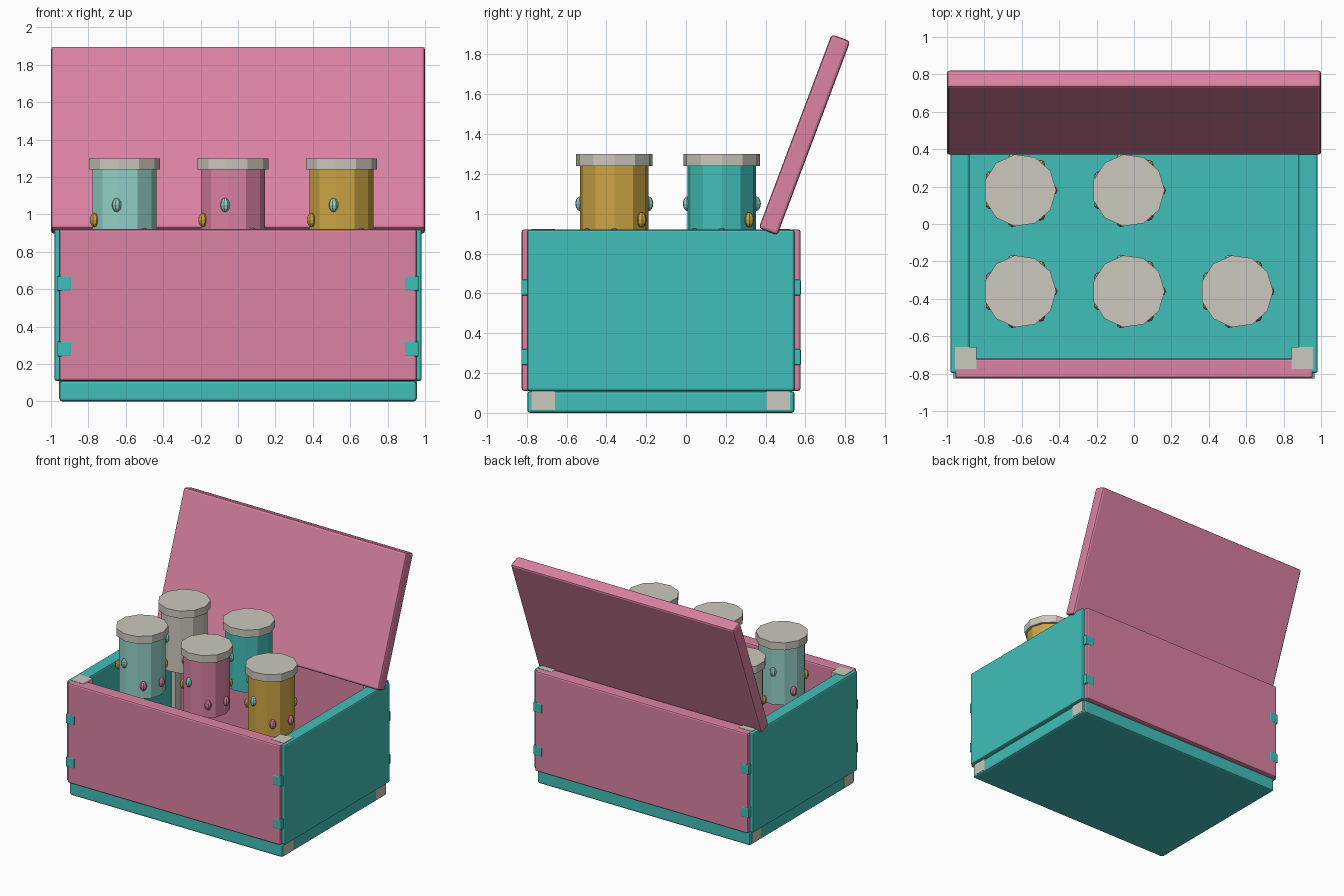
import bpy, bmesh, math
from mathutils import Matrix, Vector

cube = bpy.data.objects.get("Cube")
if cube:
    bpy.data.objects.remove(cube, do_unlink=True)


def material(name, rgb):
    lin = [((c / 255 + 0.055) / 1.055) ** 2.4 for c in rgb] + [1.0]
    mat = bpy.data.materials.new(name)
    mat.use_nodes = True
    mat.diffuse_color = lin
    mat.node_tree.nodes["Principled BSDF"].inputs["Base Color"].default_value = lin
    return mat


PINK = material("pink", (219, 130, 163))
TEAL = material("teal", (65, 191, 185))
AQUA = material("pale aqua", (148, 210, 201))
GOLD = material("gold", (205, 166, 68))
STONE = material("stone grey", (204, 200, 189))


def finish(bm, name, mat):
    mesh = bpy.data.meshes.new(name)
    bm.to_mesh(mesh)
    bm.free()
    mesh.materials.append(mat)
    obj = bpy.data.objects.new(name, mesh)
    bpy.context.collection.objects.link(obj)
    return obj


def box(name, low, high, mat, bevel=0.0):
    """Box spanning two corners, origin at its centre."""
    low, high = Vector(low), Vector(high)
    bm = bmesh.new()
    bmesh.ops.create_cube(bm, size=1)
    bmesh.ops.scale(bm, vec=high - low, verts=bm.verts)
    obj = finish(bm, name, mat)
    obj.location = (low + high) / 2
    if bevel:
        mod = obj.modifiers.new("soft_edges", "BEVEL")
        mod.width = bevel
        mod.segments = 2
    return obj


def drum(name, centre, radius, bottom, top, mat):
    """Faceted upright cylinder with a corner towards +x."""
    bm = bmesh.new()
    bmesh.ops.create_cone(bm, cap_ends=True, segments=11, radius1=radius,
                          radius2=radius, depth=top - bottom,
                          matrix=Matrix.Rotation(-math.pi / 2, 4, "Z"))
    obj = finish(bm, name, mat)
    obj.location = (*centre, (bottom + top) / 2)


# Box body
FRONT, BACK, RIM, FLOOR = -0.797, 0.545, 0.92, 0.11
box("base", (-0.955, FRONT, 0), (0.955, BACK, FLOOR), TEAL, 0.015)
box("front_panel", (-0.955, -0.825, FLOOR), (0.955, -0.72, RIM + 0.001), PINK, 0.012)
box("back_panel", (-0.955, 0.47, FLOOR), (0.955, 0.575, RIM + 0.001), PINK, 0.012)

# Side panels, corner posts and joint tabs
for side, sx in (("right", -1), ("left", 1)):
    def slab(name, x0, x1, y0, y1, z0, z1, mat, bevel=0.0):
        xs = sorted((sx * x0, sx * x1))
        box(f"{side}_{name}", (xs[0], y0, z0), (xs[1], y1, z1), mat, bevel)

    slab("side_panel", 0.88, 0.982, FRONT, BACK, FLOOR, RIM, TEAL, 0.012)
    for end, post_y, tab_y in (("front", -0.775, -0.827), ("back", 0.404, 0.5)):
        slab(f"{end}_post", 0.842, 0.957, post_y, post_y + 0.118, 0.015, RIM + 0.003, STONE)
        for level, z in (("lower", 0.24), ("upper", 0.59)):
            slab(f"{end}_{level}_tab", 0.89, 0.966, tab_y, tab_y + 0.077, z, z + 0.08, TEAL, 0.006)

# Open lid leaning backwards
lid = box("lid", (-1, 0.545, 0.877), (1, 0.645, 1.917), PINK, 0.015)
lid.rotation_euler.x = -0.36

# Jars with caps and a ring of oval studs
JARS = [("aqua", -0.61, -0.36, AQUA), ("pink", -0.03, -0.36, PINK),
        ("gold", 0.55, -0.36, GOLD), ("grey", -0.61, 0.18, STONE),
        ("teal", -0.03, 0.18, TEAL)]
STUD_COLOURS = [PINK, GOLD, AQUA]
for label, x, y, mat in JARS:
    drum(f"{label}_jar", (x, y), 0.174, 0.785, 1.24, mat)
    drum(f"{label}_jar_cap", (x, y), 0.194, 1.24, 1.30, STONE)
    for i in range(7):
        angle = math.tau * i / 7
        bm = bmesh.new()
        bmesh.ops.create_uvsphere(bm, u_segments=8, v_segments=6, radius=0.026)
        bmesh.ops.scale(bm, vec=(1, 1, 1.45), verts=bm.verts)
        stud = finish(bm, f"{label}_jar_stud", STUD_COLOURS[i % 3])
        stud.location = (x + 0.175 * math.cos(angle), y + 0.175 * math.sin(angle),
                         0.89 + 0.08 * (i % 3))
        stud.rotation_euler.z = angle
